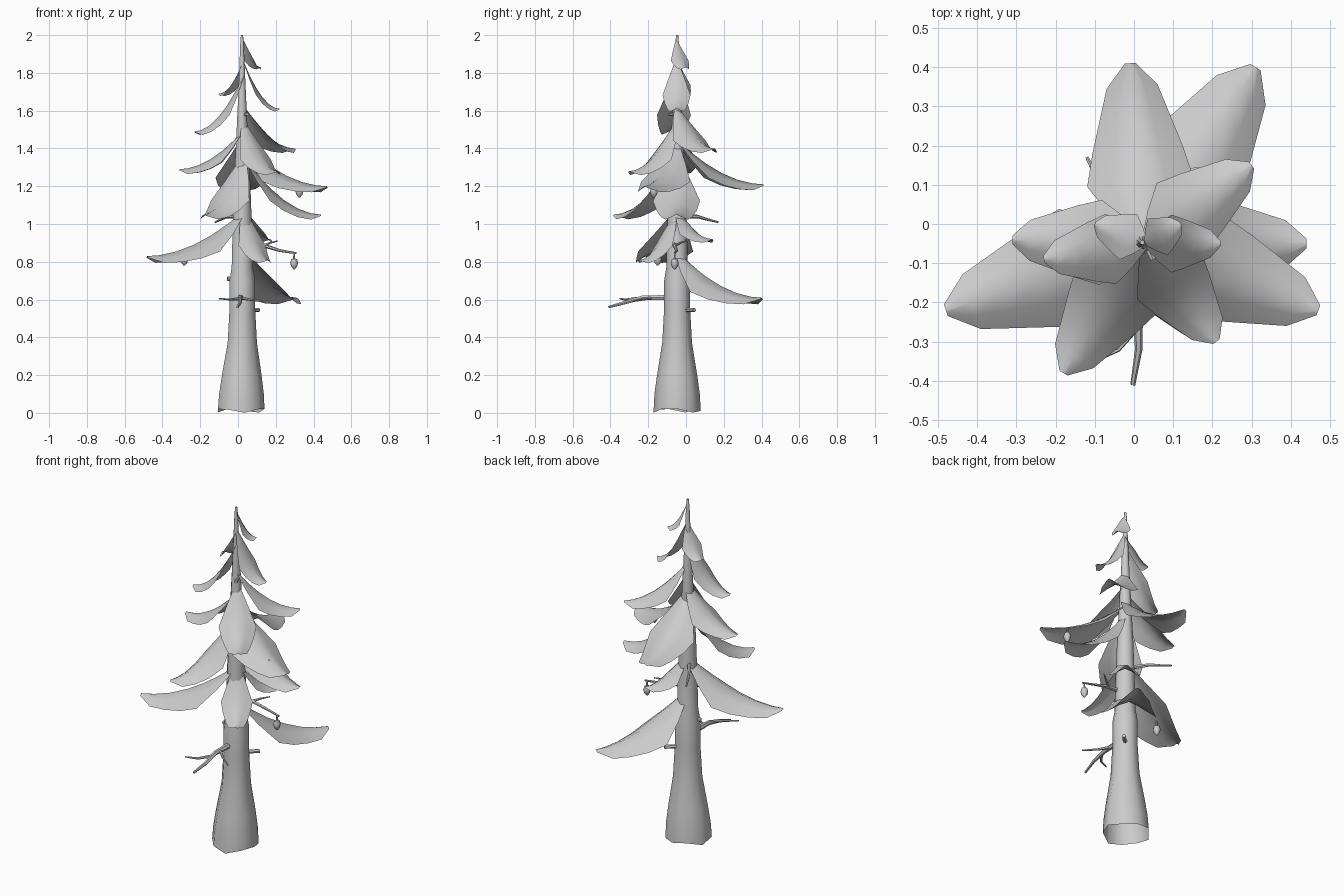
import bpy, bmesh, math
from mathutils import Vector

if "Cube" in bpy.data.objects:
    bpy.data.objects.remove(bpy.data.objects["Cube"])


def add_object(name, bm, angle=40):
    bmesh.ops.recalc_face_normals(bm, faces=bm.faces)
    me = bpy.data.meshes.new(name)
    bm.to_mesh(me)
    bm.free()
    ob = bpy.data.objects.new(name, me)
    bpy.context.collection.objects.link(ob)
    bpy.ops.object.select_all(action='DESELECT')
    ob.select_set(True)
    bpy.context.view_layer.objects.active = ob
    bpy.ops.object.shade_smooth_by_angle(angle=math.radians(angle))
    return ob


def grid_faces(bm, rows, closed):
    for a, b in zip(rows, rows[1:]):
        n = len(a)
        for i in range(n if closed else n - 1):
            j = (i + 1) % n
            bm.faces.new((a[i], a[j], b[j], b[i]))


def tube(bm, points, radii, sides=6):
    # round tube through points, capped at its far end
    pts = [Vector(p) for p in points]
    rows = []
    for k, p in enumerate(pts):
        d = (pts[min(k + 1, len(pts) - 1)] - pts[max(k - 1, 0)]).normalized()
        q = Vector((0, 0, 1)).rotation_difference(d)
        rows.append([bm.verts.new(p + q @ Vector((radii[k] * math.cos(math.tau * i / sides),
                                                  radii[k] * math.sin(math.tau * i / sides), 0)))
                     for i in range(sides)])
    grid_faces(bm, rows, True)
    bm.faces.new(rows[-1])
    return rows


# Trunk: flared, open underneath, uneven bottom rim
bm = bmesh.new()
profile = [(0.02, 0.127), (0.1, 0.122), (0.2, 0.108), (0.37, 0.08), (0.55, 0.07), (0.7, 0.07),
           (0.77, 0.058), (1.0, 0.052), (1.2, 0.045), (1.4, 0.035), (1.6, 0.025), (1.8, 0.016),
           (1.95, 0.01), (2.0, 0.006)]
rows = tube(bm, [(0.013 + 0.008 * min(z / 0.4, 1), -0.047, z) for z, r in profile],
            [r for z, r in profile], 9)
for i, v in enumerate(rows[0]):
    v.co.z += 0.012 * math.cos(i * 2.3) - 0.008
add_object("trunk", bm, 60)

# Fronds: drooping folded sheets, given by tip position and height of the root
STATIONS = [(0, 0.15), (0.16, 0.6), (0.34, 1.0), (0.52, 0.85), (0.7, 0.66), (0.87, 0.48), (1.0, 0.1)]


def frond(name, x, y, z, root):
    base = Vector((0.03, -0.05, 0))
    run = Vector((x, y, 0)) - base
    length = run.length
    side = Vector((-run.y, run.x, 0)) / length
    half = 0.03 + 0.23 * length
    bm = bmesh.new()
    rows = []
    for t, w in STATIONS:
        h = z + (root - z) * (1 - t) ** 1.9
        row = []
        for u in (-1, -0.5, 0, 0.5, 1):
            p = base + run * t + side * (u * w * half)
            p.z = h - abs(u) ** 1.3 * w * half * 0.55
            row.append(bm.verts.new(p))
        rows.append(row)
    grid_faces(bm, rows, False)
    add_object(name, bm, 60)


FRONDS = [
    (0.12, 0.0, 1.83, 1.97), (-0.10, 0.0, 1.69, 1.86), (0.22, -0.05, 1.61, 1.86),
    (-0.23, -0.09, 1.49, 1.79), (0.30, 0.15, 1.40, 1.62), (-0.31, -0.04, 1.29, 1.50),
    (0.21, -0.30, 1.28, 1.54), (-0.01, 0.41, 1.21, 1.45), (0.47, -0.22, 1.20, 1.42),
    (0.44, -0.05, 1.05, 1.36), (-0.18, -0.38, 1.05, 1.36), (-0.48, -0.22, 0.83, 1.07),
    (0.16, -0.25, 0.81, 1.08), (0.17, 0.14, 0.92, 1.08), (0.31, 0.40, 0.61, 0.86),
]
for i, f in enumerate(FRONDS):
    frond(f"frond_{i + 1}", *f)

# Bare twigs and stubs
TWIGS = {
    "front_twig": [
        ([(0.015, -0.09, 0.61), (0.01, -0.23, 0.61), (0.012, -0.32, 0.585), (-0.003, -0.41, 0.56)], 0.016),
        ([(0.01, -0.26, 0.605), (-0.04, -0.32, 0.6), (-0.1, -0.35, 0.605)], 0.009),
        ([(0.01, -0.18, 0.61), (0.06, -0.23, 0.60), (0.13, -0.28, 0.59)], 0.009)],
    "right_twig": [
        ([(0.05, -0.06, 0.89), (0.14, -0.06, 0.885), (0.22, -0.05, 0.86), (0.31, -0.06, 0.845)], 0.013),
        ([(0.13, -0.06, 0.885), (0.17, -0.03, 0.9), (0.21, 0.0, 0.91)], 0.008)],
    "back_twig": [
        ([(0.0, -0.03, 1.04), (-0.06, 0.06, 1.04), (-0.09, 0.11, 1.025), (-0.12, 0.17, 1.01)], 0.012)],
    "low_stub": [([(0.05, -0.01, 0.545), (0.11, 0.045, 0.545)], 0.011)],
    "left_stub": [([(0.0, -0.05, 0.71), (-0.056, -0.06, 0.71)], 0.011)],
    "high_stub": [([(0.03, -0.05, 1.58), (0.05, -0.09, 1.58)], 0.009)],
}
for name, parts in TWIGS.items():
    bm = bmesh.new()
    for pts, r in parts:
        n = len(pts) - 1
        tube(bm, pts, [r * (1 - 0.6 * k / n) if n > 1 else r for k in range(n + 1)])
    add_object(name, bm, 50)

# Hanging cones, each with a thin stalk
for i, (x, y, z) in enumerate([(0.297, -0.06, 0.79), (-0.285, -0.15, 0.81), (0.325, -0.17, 1.17)]):
    bm = bmesh.new()
    shape = [(0.055, 0.004), (0.027, 0.005), (0.024, 0.015), (0.005, 0.021), (-0.015, 0.016), (-0.03, 0.004)]
    tube(bm, [(x, y, z + h) for h, r in shape], [r for h, r in shape], 8)
    add_object(f"cone_{i + 1}", bm, 50)
